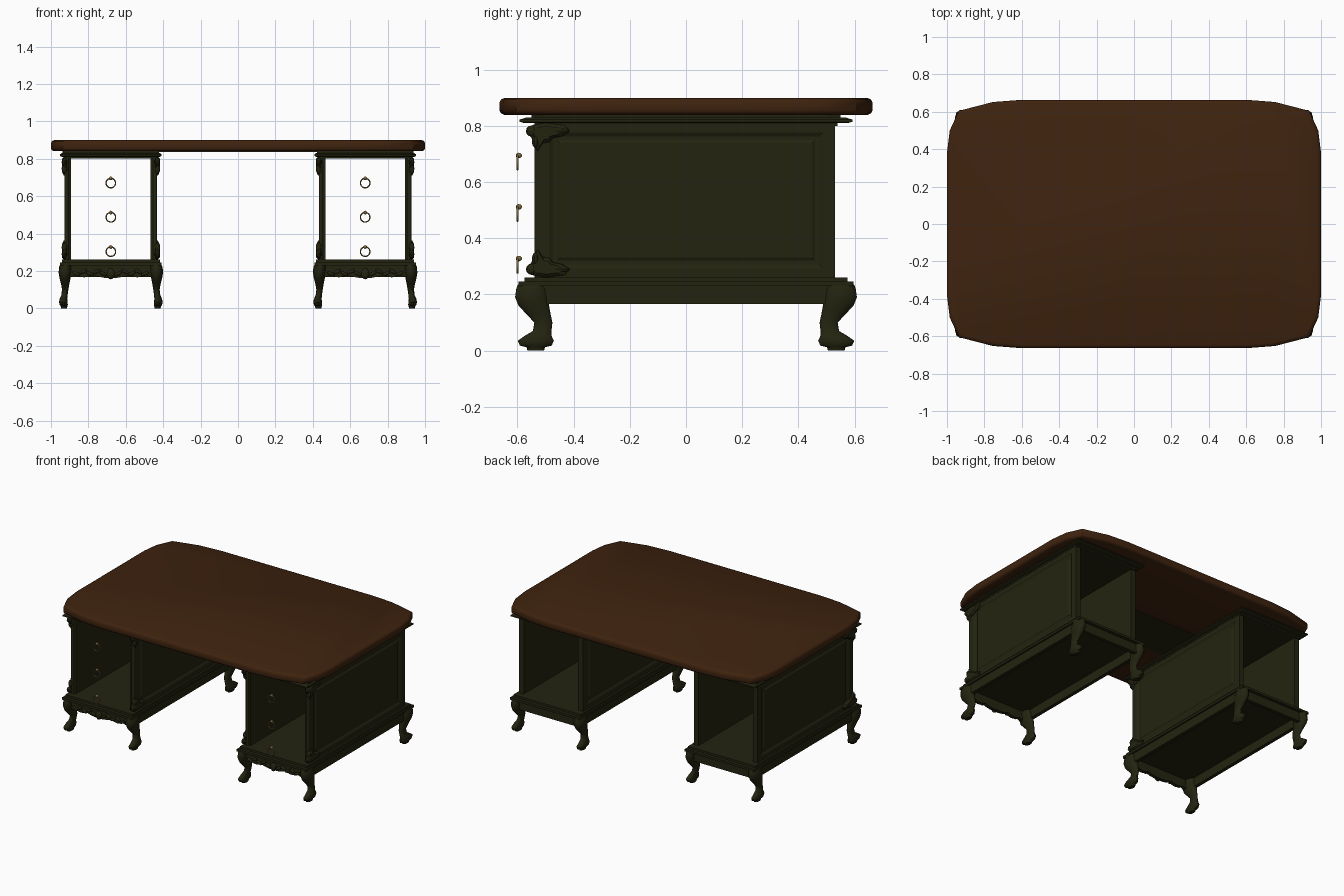
import bpy, bmesh, math
from mathutils import Matrix, Vector

if "Cube" in bpy.data.objects:
    bpy.data.objects.remove(bpy.data.objects["Cube"])


def material(name, rgb):
    m = bpy.data.materials.new(name)
    m.diffuse_color = (*rgb, 1)
    m.use_nodes = True
    m.node_tree.nodes["Principled BSDF"].inputs["Base Color"].default_value = m.diffuse_color
    return m


BROWN = material("brown_wood", (0.049, 0.0165, 0.0045))
GREEN = material("dark_olive_paint", (0.0175, 0.0175, 0.0055))
BRASS = material("brass", (0.23, 0.15, 0.05))


def finish(name, bm, mat, smooth=False):
    bmesh.ops.recalc_face_normals(bm, faces=bm.faces)
    me = bpy.data.meshes.new(name)
    bm.to_mesh(me)
    bm.free()
    me.materials.append(mat)
    ob = bpy.data.objects.new(name, me)
    bpy.context.collection.objects.link(ob)
    if smooth:
        bpy.ops.object.select_all(action='DESELECT')
        ob.select_set(True)
        bpy.context.view_layer.objects.active = ob
        bpy.ops.object.shade_smooth_by_angle(angle=math.radians(45))
    return ob


def add_box(bm, lo, hi):
    lo, hi = Vector(lo), Vector(hi)
    mat = Matrix.Translation((lo + hi) / 2) @ Matrix.Diagonal((*(hi - lo), 1))
    return bmesh.ops.create_cube(bm, size=1, matrix=mat)["verts"]


def add_lump(bm, centre, radii, tilt=0, axis='X'):
    mat = Matrix.Translation(centre) @ Matrix.Rotation(tilt, 4, axis) @ Matrix.Diagonal((*radii, 1))
    bmesh.ops.create_uvsphere(bm, u_segments=10, v_segments=6, radius=1, matrix=mat)


def add_loft(bm, rings):
    loops = [[bm.verts.new(p) for p in r] for r in rings]
    n = len(loops[0])
    for a, b in zip(loops, loops[1:]):
        for i in range(n):
            j = (i + 1) % n
            bm.faces.new((a[i], a[j], b[j], b[i]))
    bm.faces.new(loops[0])
    bm.faces.new(loops[-1])


def add_prism(bm, pts, offset):
    # flat outline pushed along an offset vector
    add_loft(bm, [pts, [Vector(p) + Vector(offset) for p in pts]])


# desk top: bowed outline with a rounded edge
quarter = [(1, .2), (1, .38), (.985, .5), (.937, .605), (.755, .652), (.6, .664), (.3, .664)]
outline = quarter + [(-x, y) for x, y in quarter[::-1]]
outline += [(-x, -y) for x, y in outline]
bm = bmesh.new()
edge = [(.84, .016), (.846, .004), (.856, 0), (.884, 0), (.894, .005), (.9, .018)]
add_loft(bm, [[(x * (1 - d), y * (1 - d * 1.5), z) for x, y in outline] for z, d in edge])
finish("desk_top", bm, BROWN, True)

# dark plate under the kneehole
bm = bmesh.new()
add_box(bm, (-.43, -.23, .836), (.43, .1, .841))
finish("kneehole_plate", bm, GREEN)

# cabriole leg stations: z, y centre, y radius, x centre, x radius
LEG = [(0, .535, .03, .25, .016), (.012, .535, .034, .25, .018), (.018, .535, .058, .252, .022),
       (.035, .535, .066, .254, .023), (.052, .527, .05, .253, .02), (.07, .512, .034, .248, .017),
       (.10, .508, .033, .244, .017), (.13, .525, .044, .244, .022), (.16, .542, .056, .245, .029),
       (.19, .55, .06, .245, .034), (.22, .55, .056, .243, .034), (.235, .55, .05, .24, .03)]
# corner carving outline in y, z (measured from the rail it grows from)
CARVING = [(-.53, .105), (-.51, .075), (-.485, .07), (-.475, .055), (-.44, .048), (-.41, .03),
           (-.43, .008), (-.5, 0), (-.545, .008), (-.57, .03), (-.55, .055)]

for side, cx in (("left", -.68), ("right", .68)):
    # side walls with a recessed panel
    bm = bmesh.new()
    for s in (-1, 1):
        xs = sorted((cx + s * .212, cx + s * .248))
        verts = add_box(bm, (xs[0], -.53, .25), (xs[1], .53, .82))
        bm.normal_update()
        face = next(f for v in verts for f in v.link_faces if f.normal.x * s > .9)
        bmesh.ops.inset_region(bm, faces=[face], thickness=.06)
        bmesh.ops.inset_region(bm, faces=[face], thickness=.02, depth=-.008)
        bmesh.ops.inset_region(bm, faces=[face], thickness=.02)
        bmesh.ops.inset_region(bm, faces=[face], thickness=.015, depth=.006)
    finish(side + "_side_walls", bm, GREEN)

    # floor and base moulding, ceiling and cornice
    bm = bmesh.new()
    for z0, z1, hx, hy in ((.23, .246, .272, .597), (.246, .26, .262, .575)):
        add_box(bm, (cx - hx, -hy, z0), (cx + hx, hy, z1))
    finish(side + "_base_moulding", bm, GREEN)
    bm = bmesh.new()
    for z0, z1, hx, hy in ((.80, .812, .25, .54), (.829, .841, .258, .55)):
        add_box(bm, (cx - hx, -hy, z0), (cx + hx, hy, z1))
    add_loft(bm, [[(cx + sx * hx, sy * hy, z) for sx, sy in ((-1, -1), (1, -1), (1, 1), (-1, 1))]
                  for z, hx, hy in ((.81, .262, .575), (.815, .272, .592), (.823, .272, .592), (.831, .262, .565))])
    finish(side + "_cornice", bm, GREEN)

    # plain side and back aprons
    bm = bmesh.new()
    for s in (-1, 1):
        xs = sorted((cx + s * .235, cx + s * .26))
        add_box(bm, (xs[0], -.54, .167), (xs[1], .54, .235))
    add_box(bm, (cx - .24, .55, .167), (cx + .24, .575, .235))
    finish(side + "_aprons", bm, GREEN)

    # scalloped front apron with carved leaves
    bm = bmesh.new()
    N = 40
    low = []
    for i in range(N + 1):
        t = i / N * 2 - 1
        z = .178 - .012 * abs(math.sin(t * math.pi * 2.5)) - .014 * max(0, 1 - abs(t) * 5)
        low.append((cx + t * .235, -.575, z))
    add_prism(bm, low + [(cx + .235, -.575, .235), (cx - .235, -.575, .235)], (0, .025, 0))
    finish(side + "_front_apron", bm, GREEN)
    bm = bmesh.new()
    add_lump(bm, (cx, -.578, .185), (.022, .014, .03))
    for s in (-1, 1):
        for k in range(5):
            add_lump(bm, (cx + s * (.04 + k * .036), -.577, .185 + .012 * (k % 2)),
                     (.024, .01, .009), s * (.5 if k % 2 else -.5), 'Y')
    finish(side + "_apron_carving", bm, GREEN, True)

    # four cabriole legs
    for end, sy in (("front", -1), ("back", 1)):
        for pos, sx in (("left", -1), ("right", 1)):
            bm = bmesh.new()
            add_loft(bm, [[(cx + sx * xc + xr * math.cos(a), sy * yc + yr * math.sin(a), z)
                           for a in (k * math.tau / 14 for k in range(14))]
                          for z, yc, yr, xc, xr in LEG])
            finish(f"{side}_pedestal_{end}_{pos}_leg", bm, GREEN, True)

    # front pilasters with turned columns
    bm = bmesh.new()
    for s in (-1, 1):
        bmesh.ops.create_cone(bm, cap_ends=True, segments=12, radius1=.012, radius2=.012, depth=.55,
                              matrix=Matrix.Translation((cx + s * .236, -.528, .53)))
    finish(side + "_pilasters", bm, GREEN, True)

    # carved corner leaves, top and bottom
    bm = bmesh.new()
    for s in (-1, 1):
        for base, up in ((.26, 1), (.812, -1)):
            x = cx + s * .24
            rings = []
            for dx, k in ((0, 1), (.012, .95), (.022, .65)):
                rings.append([(x + s * dx, -.5 + (y + .5) * k, base + up * (.035 + (h - .035) * k))
                              for y, h in CARVING])
            add_loft(bm, rings)
            for y, h, ry, rz in ((-.55, .03, .02, .02), (-.535, .065, .014, .026), (-.45, .03, .035, .012)):
                add_lump(bm, (x + s * .008, y, base + up * h), (.016, ry, rz))
    finish(side + "_corner_carvings", bm, GREEN)

    # three ring pulls
    for n, z in enumerate((.67, .487, .303)):
        bm = bmesh.new()
        R, r = .0255, .0035
        rings = 24
        grid = []
        for i in range(rings):
            a = i * math.tau / rings
            grid.append([bm.verts.new((cx + (R + r * math.cos(b)) * math.cos(a), -.6 + r * math.sin(b),
                                       z + (R + r * math.cos(b)) * math.sin(a)))
                         for b in (k * math.tau / 8 for k in range(8))])
        for i in range(rings):
            for k in range(8):
                a, b = grid[i], grid[(i + 1) % rings]
                bm.faces.new((a[k], a[(k + 1) % 8], b[(k + 1) % 8], b[k]))
        add_lump(bm, (cx, -.595, z + .025), (.01, .011, .01))
        finish(f"{side}_ring_pull_{n + 1}", bm, BRASS, True)
